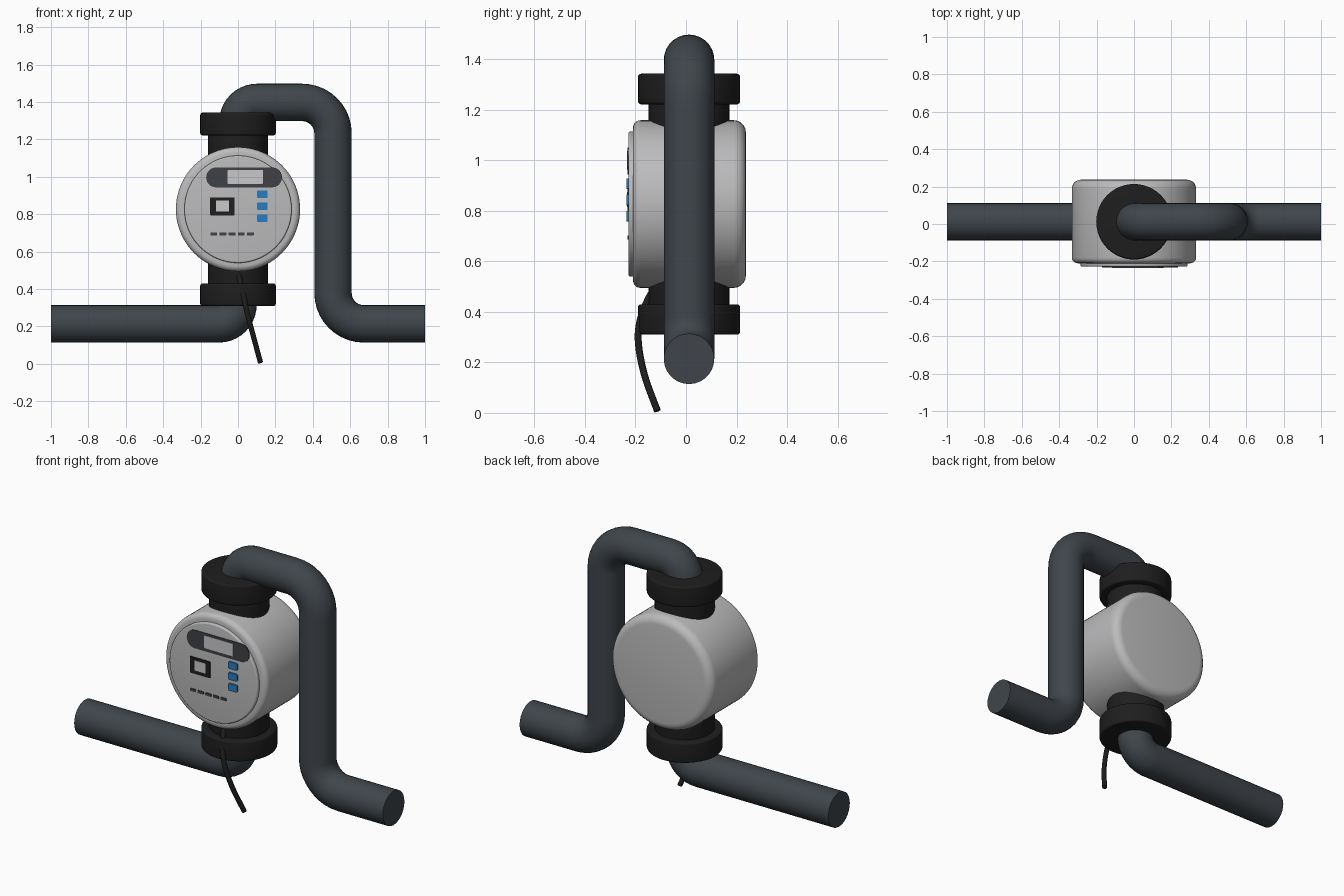
import bpy, bmesh, math
from mathutils import Vector

cube = bpy.data.objects.get("Cube")
if cube:
    bpy.data.objects.remove(cube)


def material(name, rgb):
    m = bpy.data.materials.new(name)
    m.use_nodes = True
    m.diffuse_color = (*rgb, 1)
    m.node_tree.nodes["Principled BSDF"].inputs["Base Color"].default_value = (*rgb, 1)
    return m


CASING = material("light grey casing", (0.5, 0.5, 0.51))
PIPE = material("slate pipe", (0.05, 0.06, 0.07))
BLACK = material("black rubber", (0.013, 0.013, 0.013))
PANEL = material("dark grey panel", (0.05, 0.052, 0.06))
SCREEN = material("pale screen", (0.58, 0.58, 0.6))
BLUE = material("blue button", (0.02, 0.2, 0.52))

PIPE_Y, BODY_Z, FACE_Y = 0.012, 0.827, -0.228


def finish(name, bm, mat):
    bmesh.ops.recalc_face_normals(bm, faces=bm.faces)
    mesh = bpy.data.meshes.new(name)
    bm.to_mesh(mesh)
    bm.free()
    obj = bpy.data.objects.new(name, mesh)
    bpy.context.collection.objects.link(obj)
    mesh.materials.append(mat)
    bpy.ops.object.select_all(action='DESELECT')
    bpy.context.view_layer.objects.active = obj
    obj.select_set(True)
    bpy.ops.object.shade_smooth_by_angle(angle=math.radians(35))
    return obj


def skin(name, rings, mat):
    """Join equal rings of points into a closed, capped surface."""
    bm = bmesh.new()
    loops = [[bm.verts.new(p) for p in ring] for ring in rings]
    n = len(loops[0])
    for a, b in zip(loops, loops[1:]):
        for i in range(n):
            j = (i + 1) % n
            bm.faces.new((a[i], a[j], b[j], b[i]))
    bm.faces.new(loops[0])
    bm.faces.new(loops[-1])
    return finish(name, bm, mat)


def drum(name, axis, centre, low, high, radius, round_low, round_high, mat, sides=64):
    """Round drum along y or z with softened rims."""
    profile = []
    for k in range(6):
        a = math.pi / 2 * k / 5
        profile.append((radius - round_low * (1 - math.sin(a)), low + round_low * (1 - math.cos(a))))
    for k in range(6):
        a = math.pi / 2 * k / 5
        profile.append((radius - round_high * (1 - math.cos(a)), high - round_high * (1 - math.sin(a))))
    rings = []
    for r, h in profile:
        ring = []
        for i in range(sides):
            t = 2 * math.pi * i / sides
            u, v = r * math.cos(t), r * math.sin(t)
            ring.append((u, centre + v, h) if axis == 'z' else (u, h, centre + v))
        rings.append(ring)
    return skin(name, rings, mat)


def tube(name, path, radius, mat, sides=28):
    """Sweep a circle along a path, keeping its frame untwisted."""
    path = [Vector(p) for p in path]
    side, rings = Vector((0, 1, 0)), []
    for i, p in enumerate(path):
        t = (path[min(i + 1, len(path) - 1)] - path[max(i - 1, 0)]).normalized()
        side = (side - t * side.dot(t)).normalized()
        up = t.cross(side)
        rings.append([p + radius * (side * math.cos(a) + up * math.sin(a))
                      for a in (2 * math.pi * k / sides for k in range(sides))])
    return skin(name, rings, mat)


def rounded_path(corners, steps=10):
    """Path in the xz plane; each corner is (x, z, bend radius)."""
    pts = [Vector((x, PIPE_Y, z)) for x, z, _ in corners]
    out = [pts[0]]
    for i in range(1, len(pts) - 1):
        r = corners[i][2]
        a = (pts[i - 1] - pts[i]).normalized()
        b = (pts[i + 1] - pts[i]).normalized()
        hub = pts[i] + (a + b) * r
        for k in range(steps + 1):
            t = math.pi / 2 * k / steps
            out.append(hub - b * r * math.cos(t) - a * r * math.sin(t))
    return out + [pts[-1]]


def plate(name, x0, x1, z0, z1, back, front, corner, mat):
    """Round-cornered plate lying on the dial."""
    outline = []
    for q, (cx, cz) in enumerate(((x1 - corner, z1 - corner), (x0 + corner, z1 - corner),
                                  (x0 + corner, z0 + corner), (x1 - corner, z0 + corner))):
        for k in range(7):
            a = math.pi / 2 * (q + k / 6)
            outline.append((cx + corner * math.cos(a), cz + corner * math.sin(a)))
    return skin(name, [[(x, y, z) for x, z in outline] for y in (back, front)], mat)


# Casing and dial
drum("pump_casing", 'y', BODY_Z, -0.21, 0.237, 0.332, 0.03, 0.048, CASING, 80)
drum("dial_plate", 'y', BODY_Z, FACE_Y, -0.2, 0.287, 0.008, 0.001, CASING, 80)

# Necks and union collars
for label, neck, collar in (("upper", (1.0, 1.25), (1.222, 1.343)),
                            ("lower", (0.4, 0.65), (0.31, 0.43))):
    drum(label + "_neck", 'z', PIPE_Y, *neck, 0.16, 0.002, 0.002, BLACK, 48)
    drum(label + "_collar", 'z', PIPE_Y, *collar, 0.202, 0.012, 0.012, BLACK, 48)

# Pipes
tube("outlet_pipe", rounded_path([(0, 1.25, 0), (0, 1.398, 0.102), (0.508, 1.398, 0.165),
                                  (0.508, 0.214, 0.165), (1, 0.214, 0)]), 0.1, PIPE)
tube("inlet_pipe", rounded_path([(-1, 0.214, 0), (0, 0.214, 0.102), (0, 0.36, 0)]), 0.1, PIPE)

# Display strip
plate("display_strip", -0.17, 0.235, 0.944, 1.05, FACE_Y + 0.001, FACE_Y - 0.004, 0.052, PANEL)
plate("display_screen", -0.055, 0.133, 0.963, 1.037, FACE_Y, FACE_Y - 0.006, 0.003, SCREEN)

# Framed badge
plate("badge_frame", -0.15, -0.018, 0.794, 0.89, FACE_Y + 0.001, FACE_Y - 0.004, 0.005, BLACK)
plate("badge_window", -0.118, -0.048, 0.815, 0.874, FACE_Y, FACE_Y - 0.006, 0.003, SCREEN)

# Buttons and indicator dashes
for i in range(3):
    z = 0.907 - 0.064 * i
    plate(f"button_{i + 1}", 0.101, 0.159, z - 0.021, z + 0.021,
          FACE_Y + 0.001, FACE_Y - 0.008, 0.008, BLUE)
for i in range(5):
    x = -0.148 + 0.049 * i
    plate(f"indicator_{i + 1}", x, x + 0.037, 0.687, 0.703,
          FACE_Y + 0.001, FACE_Y - 0.004, 0.003, PANEL)

# Power cable, smoothed through a few points
knots = [Vector(p) for p in ((0, -0.06, 0.56), (0, -0.11, 0.51), (0.01, -0.15, 0.45), (0.03, -0.183, 0.36),
                             (0.05, -0.188, 0.27), (0.083, -0.163, 0.145), (0.12, -0.113, 0.008))]
ends = [knots[0]] + knots + [knots[-1]]
cable = []
for p0, p1, p2, p3 in zip(ends, ends[1:], ends[2:], ends[3:]):
    for k in range(5):
        t = k / 5
        cable.append(0.5 * (2 * p1 + (p2 - p0) * t + (2 * p0 - 5 * p1 + 4 * p2 - p3) * t ** 2
                            + (3 * p1 - p0 - 3 * p2 + p3) * t ** 3))
tube("power_cable", cable + [knots[-1]], 0.014, BLACK, 12)
